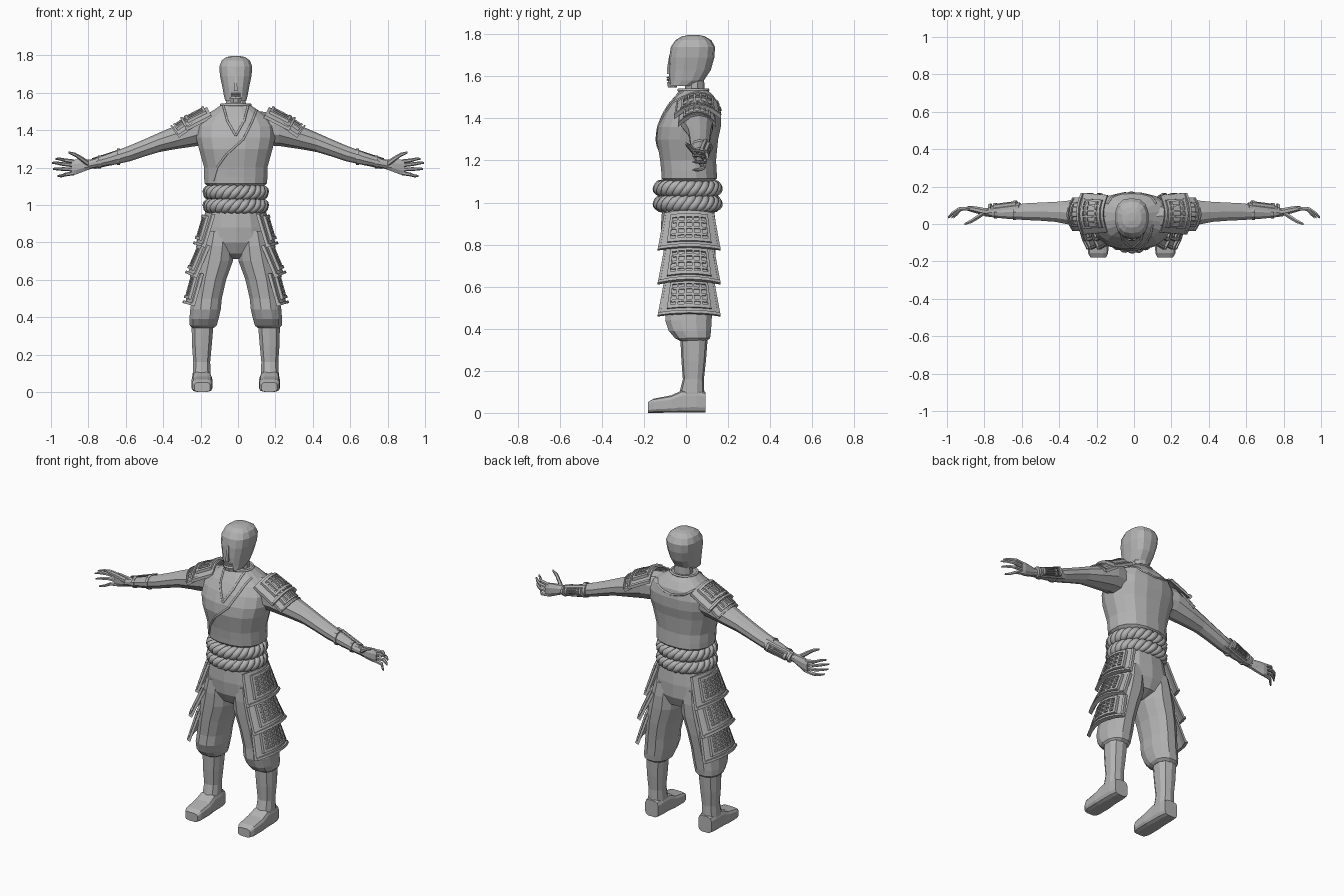
import bpy, bmesh, math
from mathutils import Vector
from mathutils.bvhtree import BVHTree

default = bpy.data.objects.get("Cube")
if default:
    bpy.data.objects.remove(default, do_unlink=True)

grey = bpy.data.materials.new("plain grey")
grey.use_nodes = True
grey.diffuse_color = (0.45, 0.45, 0.45, 1)
grey.node_tree.nodes["Principled BSDF"].inputs["Base Color"].default_value = grey.diffuse_color

MID = -0.012  # body centre line


def finish(name, bm):
    """Turn a bmesh into a flat shaded object."""
    bmesh.ops.recalc_face_normals(bm, faces=bm.faces)
    mesh = bpy.data.meshes.new(name)
    bm.to_mesh(mesh)
    bm.free()
    mesh.materials.append(grey)
    ob = bpy.data.objects.new(name, mesh)
    bpy.context.collection.objects.link(ob)
    return ob


def loft(name, axis, rings, sides=12, power=1.0, mirror=1, shift=0.0):
    """Skin rings (along, centre a, centre b, radius a, radius b) set along one axis."""
    bm = bmesh.new()
    loops = []
    for along, ca, cb, ra, rb in rings:
        loop = []
        for i in range(sides):
            t = math.tau * (i + 0.5) / sides
            c, s = math.cos(t), math.sin(t)
            a = ca + ra * math.copysign(abs(c) ** power, c)
            b = cb + rb * math.copysign(abs(s) ** power, s)
            x, y, z = {"x": (along, a, b), "y": (a, along, b), "z": (a, b, along)}[axis]
            loop.append(bm.verts.new((x * mirror + shift, y, z)))
        loops.append(loop)
    for lo, hi in zip(loops, loops[1:]):
        for i in range(sides):
            j = (i + 1) % sides
            bm.faces.new((lo[i], lo[j], hi[j], hi[i]))
    bm.faces.new(loops[0])
    bm.faces.new(loops[-1])
    return finish(name, bm)


def upright(name, rings, cx=None, **kw):
    """Loft along z from (z, centre x, half width, front y, back y)."""
    return loft(name, "z", [(z, x, (f + b) / 2, w, (b - f) / 2) for z, x, w, f, b in rings], **kw)


def cord(name, points, radius, closed=False, res=1):
    """Round cord through points."""
    cu = bpy.data.curves.new(name, "CURVE")
    cu.dimensions = "3D"
    cu.bevel_depth = radius
    cu.bevel_resolution = res
    cu.use_fill_caps = True
    sp = cu.splines.new("POLY")
    sp.points.add(len(points) - 1)
    for p, co in zip(sp.points, points):
        p.co = (*co, 1)
    sp.use_cyclic_u = closed
    cu.materials.append(grey)
    ob = bpy.data.objects.new(name, cu)
    bpy.context.collection.objects.link(ob)
    bpy.ops.object.select_all(action="DESELECT")
    ob.select_set(True)
    bpy.context.view_layer.objects.active = ob
    bpy.ops.object.convert(target="MESH")
    return ob


def armour_panel(name, top, end, across, out, wide, bend, mirror, shift, cols=3, rows=3):
    """Bent trapezoid plate with a raised frame and lattice."""
    top, end, across = Vector(top), Vector(end), Vector(across)
    down = end - top
    normal = across.cross(down).normalized()
    if normal.dot(Vector(out)) < 0:
        normal.negate()
    bm = bmesh.new()

    def place(u, v, h):
        half = wide[0] + (wide[1] - wide[0]) * v
        p = top + across * (u * half) + down * v + normal * (h - bend * u * u)
        return bm.verts.new((p.x * mirror + shift, p.y, p.z))

    def slab(u0, u1, v0, v1, h0, h1):
        n = max(1, round((u1 - u0) * 3))
        prev = None
        for i in range(n + 1):
            u = u0 + (u1 - u0) * i / n
            q = [place(u, v, h) for v, h in ((v0, h0), (v1, h0), (v1, h1), (v0, h1))]
            if prev:
                for k in range(4):
                    m = (k + 1) % 4
                    bm.faces.new((prev[k], prev[m], q[m], q[k]))
            else:
                bm.faces.new(q)
            prev = q
        bm.faces.new(prev)

    slab(-1, 1, 0, 1, -0.008, 0.002)
    rim, t = 0.016, 0.09
    slab(-1, 1, 0.92, 1, 0, rim)               # lower lip
    for side in (-1, 1):                        # outer edges and frame sides
        e, f = side * 0.96, side * 0.68
        slab(e - 0.04, e + 0.04, 0, 1, 0, 0.008)
        slab(f - 0.05, f + 0.05, 0.1, 0.84, 0, rim)
    slab(-0.7, 0.7, 0.1, 0.1 + t, 0, rim)
    slab(-0.7, 0.7, 0.84 - t, 0.84, 0, rim)
    for i in range(cols + 1):                   # lattice
        u = -0.42 + 0.84 * i / cols
        slab(u - 0.04, u + 0.04, 0.19, 0.75, 0, 0.012)
    for i in range(rows):
        v = 0.3 + 0.34 * i / max(1, rows - 1)
        slab(-0.6, 0.6, v - 0.03, v + 0.03, 0, 0.01)
    return finish(name, bm)


# Torso, neck and collar
torso = upright("torso", [
    (1.02, 0, .14, -.1, .12), (1.1, 0, .15, -.105, .135), (1.115, 0, .17, -.118, .15),
    (1.15, 0, .172, -.12, .148), (1.2, 0, .172, -.125, .145), (1.3, 0, .2, -.142, .155),
    (1.36, 0, .215, -.135, .168), (1.42, 0, .212, -.11, .17), (1.47, 0, .18, -.08, .16),
    (1.51, 0, .115, -.05, .13), (1.537, 0, .075, -.03, .1)], sides=16, power=.85, shift=MID)
upright("neck", [(1.48, 0, .06, -.01, .09), (1.62, 0, .052, 0, .085)], sides=10, shift=MID)
cord("collar_rim", [(MID + .078 * math.cos(a), .035 + .07 * math.sin(a), 1.535)
                    for a in [math.tau * i / 16 for i in range(16)]], .007, True)

# Robe edges laid on the chest and the upper back
tree = BVHTree.FromObject(torso, bpy.context.evaluated_depsgraph_get())


def robe_edge(name, line, facing):
    pts = []
    for (x0, z0), (x1, z1) in zip(line, line[1:]):
        for i in range(6):
            t = i / 5
            hit = tree.ray_cast(Vector((x0 + (x1 - x0) * t + MID, -facing, z0 + (z1 - z0) * t)),
                                Vector((0, facing, 0)))[0]
            if hit and (not pts or (hit - pts[-1]).length > .001):
                pts.append(hit)
    cord(name, pts, .006)


robe_edge("overlap_edge", [(.11, 1.505), (.085, 1.44), (.04, 1.35), (-.05, 1.27), (-.1, 1.2), (-.12, 1.13)], 1)
robe_edge("lapel_edge_left", [(.066, 1.53), (.045, 1.45), (0, 1.37)], 1)
robe_edge("lapel_edge_right", [(-.066, 1.53), (-.045, 1.45), (0, 1.37)], 1)
robe_edge("back_yoke", [(-.13, 1.485), (-.08, 1.455), (0, 1.44), (.08, 1.455), (.13, 1.485)], -1)

# Head with a flat mask, nose and mouth
upright("head", [
    (1.555, 0, .056, -.08, .04), (1.58, 0, .064, -.08, .085), (1.63, 0, .073, -.082, .118),
    (1.69, 0, .086, -.08, .135), (1.74, 0, .09, -.072, .138), (1.772, 0, .077, -.05, .12),
    (1.79, 0, .052, -.02, .09), (1.797, 0, .02, .015, .06)], sides=14, power=.8, shift=MID)
upright("nose", [(1.61, 0, .014, -.097, -.06), (1.635, 0, .011, -.096, -.06),
                 (1.7, 0, .006, -.083, -.06)], sides=4, shift=MID)
upright("chin", [(1.548, 0, .03, -.088, -.04), (1.57, 0, .036, -.092, -.04),
                 (1.58, 0, .03, -.084, -.04)], sides=8, shift=MID)
for z in (1.583, 1.594):
    loft("lip", "x", [(-.026, -.078, z, .007, .004), (0, -.084, z, .009, .005),
                      (.026, -.078, z, .007, .004)], sides=6, shift=MID)

# Twisted rope belt
for row, z in enumerate((1.067, .995)):
    for strand in range(3):
        pts = []
        for i in range(120):
            a = math.tau * i / 120
            w = 8 * a + math.tau * strand / 3
            r = .02 * math.cos(w)
            pts.append((MID + (.138 + r) * math.cos(a), .008 + (.126 + r) * math.sin(a), z + .021 * math.sin(w)))
        cord(f"belt_rope_{row}_{strand}", pts, .021, True)

# Hips
upright("hips", [(1.04, 0, .14, -.1, .12), (.95, 0, .155, -.115, .135), (.88, 0, .17, -.12, .145),
                 (.8, 0, .185, -.112, .145), (.74, 0, .13, -.08, .12), (.71, 0, .04, -.03, .06)],
        sides=14, power=.85, shift=MID)

for m, side in ((1, "left"), (-1, "right")):
    # Trousers, shin and boot
    kw = dict(mirror=m, shift=MID)
    upright(f"trouser_leg_{side}", [
        (.86, .09, .08, -.105, .135), (.78, .1, .09, -.112, .145), (.7, .112, .1, -.11, .145),
        (.6, .137, .088, -.105, .14), (.5, .155, .083, -.098, .13), (.44, .162, .084, -.102, .125),
        (.39, .17, .08, -.085, .122), (.355, .174, .074, -.055, .117), (.342, .176, .06, -.03, .1)],
        sides=12, power=.85, **kw)
    upright(f"shin_{side}", [(.38, .177, .062, -.028, .105), (.25, .181, .055, -.022, .095),
                             (.16, .182, .047, -.015, .085), (.1, .182, .05, -.03, .087), (.03, .182, .05, -.03, .087)],
            sides=10, power=.8, **kw)
    loft(f"boot_{side}", "y", [
        (.092, .181, .05, .045, .05), (.05, .181, .055, .052, .055), (-.02, .181, .054, .053, .054),
        (-.07, .18, .042, .057, .042), (-.155, .18, .034, .055, .034), (-.18, .179, .026, .042, .026)],
        sides=12, power=.5, **kw)

    # Three overlapping hip plates
    hip_plates = [((.16, .963), (.213, .787)), ((.185, .8), (.257, .63)), ((.222, .645), (.27, .472))]
    for i, ((x0, z0), (x1, z1)) in enumerate(hip_plates):
        armour_panel(f"hip_plate_{side}_{i}", (x0, .015, z0), (x1, .015, z1), (0, 1, 0), (1, 0, 0),
                     (.118, .15), .045, m, MID)

    # Sleeve and arm
    loft(f"arm_{side}", "x", [
        (.12, .04, 1.41, .08, .09), (.22, .05, 1.4, .085, .085), (.33, .06, 1.362, .07, .063),
        (.42, .065, 1.335, .056, .052), (.5, .066, 1.305, .051, .046), (.58, .066, 1.275, .047, .042),
        (.68, .063, 1.245, .037, .034), (.76, .062, 1.224, .027, .026), (.8, .063, 1.215, .022, .025)],
        sides=10, mirror=m)

    # Two shoulder plates
    armour_panel(f"shoulder_plate_{side}_upper", (.165, .055, 1.522), (.302, .055, 1.452), (0, 1, 0), (0, 0, 1),
                 (.1, .112), .055, m, 0, rows=2)
    armour_panel(f"shoulder_plate_{side}_lower", (.265, .052, 1.472), (.352, .052, 1.41), (0, 1, 0), (0, 0, 1),
                 (.085, .09), .055, m, 0, rows=1)

    # Forearm guard on the back of the arm, with straps
    armour_panel(f"forearm_guard_{side}", (.61, .113, 1.267), (.775, .092, 1.22), (.25, 0, .97), (0, 1, 0),
                 (.036, .03), .022, m, 0, rows=1)
    for x, z, r in ((.64, 1.257, .044), (.74, 1.229, .034)):
        loft(f"guard_strap_{side}", "x", [(x - .008, .063, z, r, r), (x + .008, .063, z, r, r)], sides=10, mirror=m)

    # Hand: palm, four curled fingers, thumb
    loft(f"palm_{side}", "x", [(.775, .062, 1.22, .02, .025), (.82, .07, 1.212, .021, .034),
                               (.865, .08, 1.203, .018, .043), (.89, .083, 1.2, .013, .042)], sides=8, mirror=m)
    fingers = [(1.232, 1.246, .975), (1.212, 1.225, .995), (1.19, 1.193, .99), (1.17, 1.155, .965)]
    for i, (z0, z1, tip) in enumerate(fingers):
        loft(f"finger_{side}_{i}", "x", [
            (.875, .083, z0, .011, .011), ((.88 + tip) / 2, .08, (z0 + z1) / 2, .011, .01),
            (tip - .02, .055, z1, .01, .008), (tip, .034, z1, .006, .005)], sides=6, mirror=m)
    loft(f"thumb_{side}", "x", [(.8, .06, 1.22, .015, .018), (.835, .037, 1.245, .014, .015),
                                (.87, .015, 1.268, .012, .011), (.905, 0, 1.28, .006, .006)], sides=6, mirror=m)
